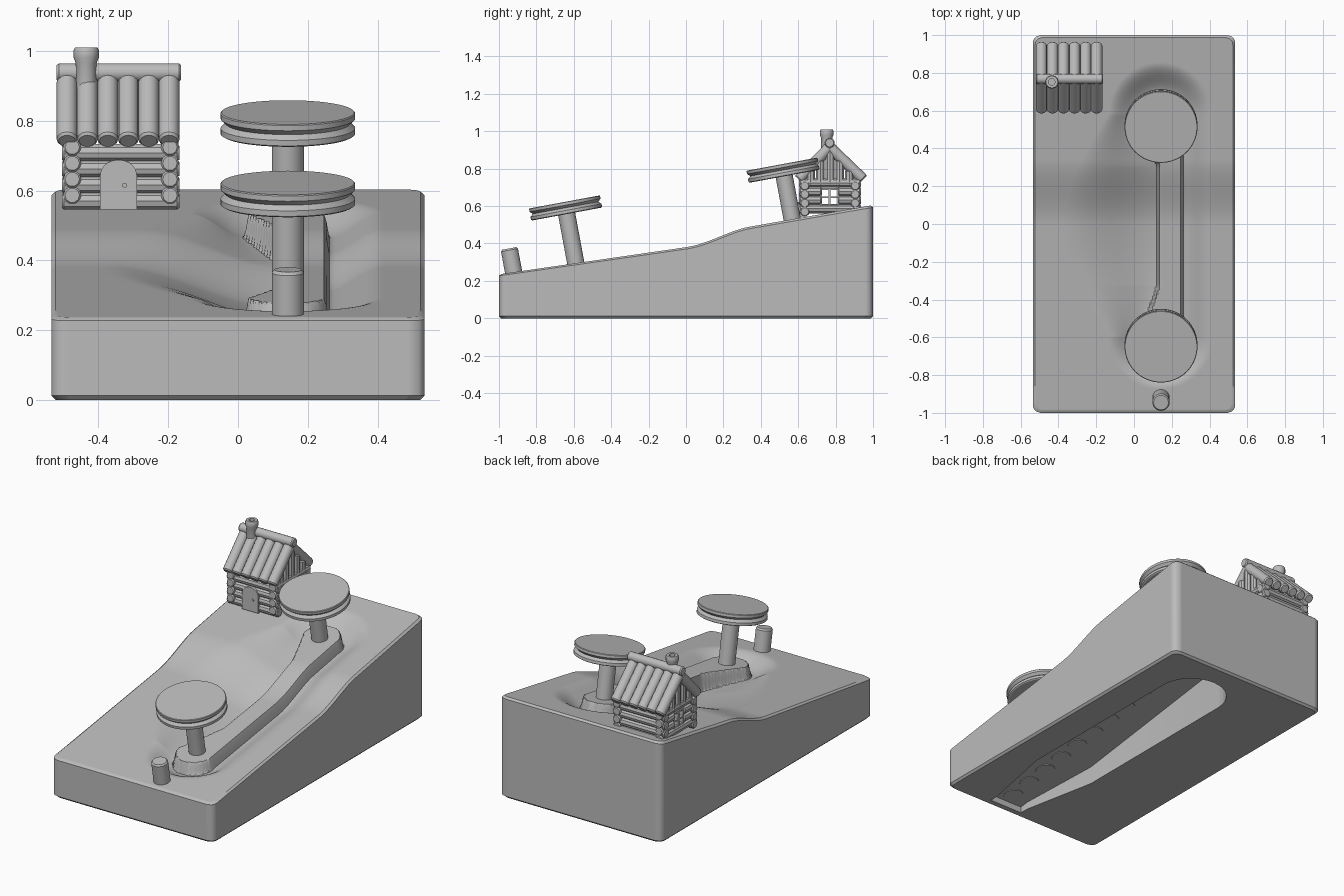
import bpy, bmesh
from math import cos, sin, pi, hypot, radians, sqrt
from mathutils import Vector, Matrix

cube = bpy.data.objects.get("Cube")
if cube:
    bpy.data.objects.remove(cube)

grey = bpy.data.materials.new("plain grey")
grey.use_nodes = True
grey.diffuse_color = (0.5, 0.5, 0.5, 1)
grey.node_tree.nodes["Principled BSDF"].inputs["Base Color"].default_value = (0.5, 0.5, 0.5, 1)


def finish(name, bm, angle=35):
    bmesh.ops.recalc_face_normals(bm, faces=bm.faces)
    mesh = bpy.data.meshes.new(name)
    bm.to_mesh(mesh)
    bm.free()
    mesh.materials.append(grey)
    ob = bpy.data.objects.new(name, mesh)
    bpy.context.collection.objects.link(ob)
    smooth(ob, angle)
    return ob


def smooth(ob, angle):
    bpy.ops.object.select_all(action='DESELECT')
    ob.select_set(True)
    bpy.context.view_layer.objects.active = ob
    bpy.ops.object.shade_smooth_by_angle(angle=radians(angle))


def lathe(bm, start, axis, profile, sides=10):
    """Spin (radius, height) points around an axis from start, with capped ends."""
    turn = Vector(axis).to_track_quat('Z', 'Y').to_matrix()
    rings = []
    for r, h in profile:
        rings.append([bm.verts.new(Vector(start) + turn @ Vector(
            (r * cos(2 * pi * i / sides), r * sin(2 * pi * i / sides), h))) for i in range(sides)])
    for a, b in zip(rings, rings[1:]):
        for i in range(sides):
            j = (i + 1) % sides
            bm.faces.new((a[i], a[j], b[j], b[i]))
    bm.faces.new(rings[0])
    bm.faces.new(rings[-1])


def log(bm, p, q, r, sides=10):
    d = Vector(q) - Vector(p)
    n = d.length
    lathe(bm, p, d, [(r * .8, 0), (r, r * .25), (r, n - r * .25), (r * .8, n)], sides)


def box(bm, centre, size):
    m = Matrix.Translation(centre) @ Matrix.Diagonal((*size, 1))
    bmesh.ops.create_cube(bm, size=1, matrix=m)


def prism(bm, outline, low, high):
    """Solid between two functions that place each outline point."""
    a = [bm.verts.new(low(*p)) for p in outline]
    b = [bm.verts.new(high(*p)) for p in outline]
    bm.faces.new(a)
    bm.faces.new(b)
    for i in range(len(a)):
        j = (i + 1) % len(a)
        bm.faces.new((a[i], a[j], b[j], b[i]))


# Sloping ground with a looped track groove and a wide hollow on one side
AXIS = .14


def ground(y):
    low, high = .235 + .145 * (y + 1), .605 - .175 * (1 - y)
    t = min(1, max(0, y / .34))
    t = t * t * (3 - 2 * t)
    return low + (high - low) * t


def groove(x, y):
    dx, width, deep = x - AXIS, .165, .07
    if y > .58 or y < -.6:
        d = hypot(dx, y - (.58 if y > 0 else -.6)) - .11
    elif dx > 0:
        d = dx - .11
    else:
        k = cos(pi / 2 * (y + .01) / .59)
        inner = .03 + .105 * min(1, 1.5 * k)
        d, width, deep = inner - x, inner + .135 + .24 * k, .07 + .05 * k
    if not 0 < d < width:
        return 0
    return deep * (.5 + .5 * cos(pi * d / width)) * min(1, d / .012)


RIM, HX, HY, CORNER = .012, .535, 1.0, .04
COLS, ROWS = 140, 260
bm = bmesh.new()
bmesh.ops.create_grid(bm, x_segments=COLS, y_segments=ROWS, size=1)
for v in bm.verts:
    y = v.co.y * (HY - RIM)
    over = max(0, abs(y) - (HY - RIM - CORNER))
    half = HX - RIM - CORNER + sqrt(max(0, CORNER ** 2 - over ** 2))
    x = v.co.x * half
    v.co = (x, y, ground(y) - groove(x, y))
edge = [e for e in bm.edges if e.is_boundary]
gx, gy = HX / (HX - RIM), HY / (HY - RIM)
for sx, sy, place in ((gx, gy, lambda z: z - .01), (1, 1, lambda z: .012), (1 / gx, 1 / gy, lambda z: 0)):
    new = bmesh.ops.extrude_edge_only(bm, edges=edge)["geom"]
    edge = [g for g in new if isinstance(g, bmesh.types.BMEdge)]
    for v in [g for g in new if isinstance(g, bmesh.types.BMVert)]:
        v.co = (v.co.x * sx, v.co.y * sy, place(v.co.z))
bmesh.ops.edgeloop_fill(bm, edges=edge)
base = finish("base", bm)


# Hollow under the base, with a sloping ceiling
def ceiling(y):
    return .17 + .14 * y


outline = [(.03, -.955), (.25, -.955), (.25, -.9), (.34, -.45)]
outline += [(AXIS + .2 * cos(pi * i / 16), .665 + .2 * sin(pi * i / 16)) for i in range(17)]
outline += [(-.06, -.45), (.03, -.9)]
bm = bmesh.new()
prism(bm, outline, lambda x, y: (x, y, -.1), lambda x, y: (x, y, ceiling(y)))
cutter = finish("hollow_cutter", bm)
cutter.hide_render = True
mod = base.modifiers.new("hollow", 'BOOLEAN')
mod.operation, mod.solver, mod.object = 'DIFFERENCE', 'EXACT', cutter
bpy.context.view_layer.objects.active = base
bpy.ops.object.modifier_apply(modifier=mod.name)
bpy.data.objects.remove(cutter)
smooth(base, 35)

# Round plates in a row on the ceiling of the hollow
bm = bmesh.new()
for i in range(12):
    y = -.89 + .14 * i
    lathe(bm, (AXIS, y, ceiling(y) + .002), (0, .14, -1), [(.055, 0), (.055, .006)], 24)
finish("ceiling_plates", bm)

# Two tilted pulley wheels on posts, and a peg at the front
TILT = Vector((0, -sin(radians(10.5)), cos(radians(10.5))))
for name, top in (("lower", (.143, -.65, .622)), ("upper", (.143, .513, .824))):
    top = Vector(top)
    bm = bmesh.new()
    lathe(bm, top - TILT * .066, TILT, [(.186, 0), (.193, .004), (.193, .02), (.178, .034),
                                        (.193, .048), (.193, .063), (.19, .066)], 64)
    finish(name + "_wheel", bm, 25)
    bm = bmesh.new()
    lathe(bm, top - TILT * .36, TILT, [(.046, 0), (.046, .31)], 32)
    finish(name + "_post", bm)
bm = bmesh.new()
lathe(bm, (.143, -.915, .21), TILT, [(.046, 0), (.046, .157), (.039, .166)], 32)
finish("front_peg", bm, 25)

# Log hut: notched walls with a window gap in each side wall
LEFT, RIGHT, FRONT, BACK, R = -.475, -.195, .635, .905, .026
bm = bmesh.new()
for i in range(4):
    z = .57 + .046 * i
    for y in (FRONT, BACK):
        log(bm, (-.505, y, z), (-.168, y, z), R)
    for x in (LEFT, RIGHT):
        zs = z + .016
        spans = [(.605, .725), (.812, .935)] if i in (1, 2) else [(.605, .935)]
        for a, b in spans:
            log(bm, (x, a, zs), (x, b, zs), R)
finish("wall_logs", bm)

# Gables of upright logs cut to the roof slope
bm = bmesh.new()
for x in (LEFT, RIGHT):
    for i in range(-2, 3):
        y = .77 + .052 * i
        log(bm, (x, y, .71), (x, y, .9 - abs(.052 * i) * 1.05), .025)
finish("gable_logs", bm)

# Window frames with crossbars
bm = bmesh.new()
for x in (LEFT, RIGHT):
    for y in (.722, .768, .814):
        box(bm, (x, y, .647), (.03, .01, .1))
    for z in (.603, .647, .692):
        box(bm, (x, .768, z), (.03, .1, .01))
finish("window_frames", bm)

# Arched door with a handle
arch = [(-.395, .545), (-.29, .545), (-.29, .645)]
arch += [(-.3425 + .0525 * cos(pi * i / 10), .645 + .043 * sin(pi * i / 10)) for i in range(1, 11)]
bm = bmesh.new()
prism(bm, arch, lambda x, z: (x, .604, z), lambda x, z: (x, .64, z))
finish("door", bm)
bm = bmesh.new()
lathe(bm, (-.325, .606, .615), (0, -1, 0), [(.007, 0), (.007, .008)], 10)
finish("door_handle", bm)

# Roof logs on both slopes and a ridge log
bm = bmesh.new()
for i in range(6):
    x = -.49 + .0585 * i
    for eave in (.602, .948):
        log(bm, (x, .768, .915), (x, eave, .742), .03, 12)
finish("roof_logs", bm)
bm = bmesh.new()
log(bm, (-.52, .768, .938), (-.163, .768, .938), .027, 14)
finish("ridge_log", bm)

# Chimney with a recessed flue
bm = bmesh.new()
lathe(bm, (-.435, .752, .88), (0, 0, 1), [(.03, 0), (.03, .085), (.036, .1), (.036, .122),
                                          (.032, .13), (.017, .13), (.017, .1)], 12)
finish("chimney", bm)
